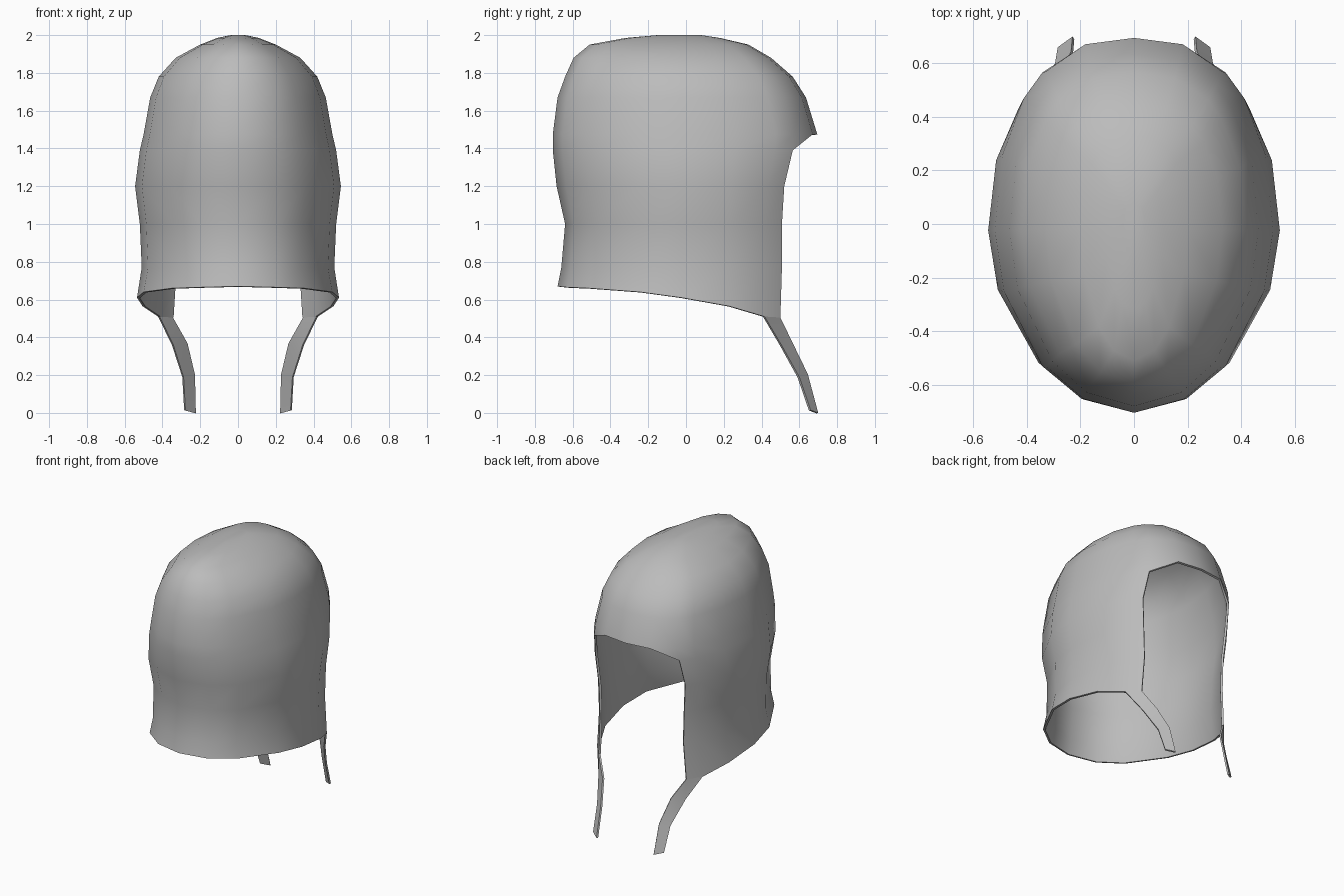
import bpy, bmesh
from math import sin, cos, radians

if "Cube" in bpy.data.objects:
    bpy.data.objects.remove(bpy.data.objects["Cube"])

grey = bpy.data.materials.new("plain_grey")
grey.use_nodes = True
COLOUR = (0.5, 0.5, 0.5, 1)
grey.diffuse_color = COLOUR
grey.node_tree.nodes["Principled BSDF"].inputs["Base Color"].default_value = COLOUR

# Columns run round one half, from the middle of the front to the middle of the back
ANGLES = [-90, -68, -49, -21, -2, 22, 43, 55, 75, 90]
HEM = [.67, .665, .66, .64, .61, .565, .51, .505]
EDGE = 7          # column at the side of the opening
BRIM = 5          # first level that closes above the opening

# Levels: height, half width, reach to the front, reach to the back
LEVELS = [
    (0, .535, .68, .61),
    (.77, .51, .66, .62),
    (1.0, .52, .64, .62),
    (1.2, .545, .685, .635),
    (1.39, .52, .705, .69),
    (1.475, .5, .705, .695),
    (1.67, .465, .68, .635),
    (1.78, .42, .64, .565),
    (1.88, .33, .595, .45),
    (1.95, .2, .51, .33),
    (1.985, .11, .32, .18),
    (2.0, .04, .15, .08),
]


def shell_point(col, level):
    """Point on the hood: elliptical in front, squarer behind."""
    z, w, front, back = LEVELS[level]
    a = radians(ANGLES[col])
    c = max(cos(a), 0)
    x = w * (c ** .75 if a > 0 else c)
    y = sin(a) * (back if a > 0 else front)
    return (x, y, HEM[col] if level == 0 else z)


def finish(name, bm, thickness):
    """Mirror, thicken and smooth one half-mesh."""
    mesh = bpy.data.meshes.new(name)
    bm.to_mesh(mesh)
    bm.free()
    mesh.materials.append(grey)
    obj = bpy.data.objects.new(name, mesh)
    bpy.context.collection.objects.link(obj)
    obj.modifiers.new("mirror", 'MIRROR')
    solid = obj.modifiers.new("cloth", 'SOLIDIFY')
    solid.thickness = thickness
    solid.offset = -1
    bpy.ops.object.select_all(action='DESELECT')
    obj.select_set(True)
    bpy.context.view_layer.objects.active = obj
    bpy.ops.object.convert(target='MESH')
    bpy.ops.object.shade_smooth_by_angle(angle=radians(55))
    return obj


# Hood: open below the brim at the back
bm = bmesh.new()
grid = {}
for col in range(len(ANGLES)):
    for level in range(BRIM if col > EDGE else 0, len(LEVELS)):
        grid[col, level] = bm.verts.new(shell_point(col, level))
for col in range(len(ANGLES) - 1):
    for level in range(len(LEVELS) - 1):
        keys = [(col, level), (col + 1, level), (col + 1, level + 1), (col, level + 1)]
        corners = [grid[k] for k in keys if k in grid]
        if len(corners) == 4 or (len(corners) == 3 and col == EDGE):
            bm.faces.new(corners)
bm.faces.new([grid[col, len(LEVELS) - 1] for col in range(len(ANGLES))])
finish("hood", bm, .015)

# Straps: ribbons hanging from the lower corners of the hood
bm = bmesh.new()
rows = [
    (shell_point(EDGE - 1, 0), shell_point(EDGE, 0)),
    ((.35, .505, .36), (.275, .565, .37)),
    ((.295, .60, .19), (.235, .645, .205)),
    ((.285, .66, .015), (.23, .70, 0)),
]
verts = [[bm.verts.new(p) for p in row] for row in rows]
for (a, b), (c, d) in zip(verts, verts[1:]):
    bm.faces.new((c, d, b, a))
finish("straps", bm, .012)
